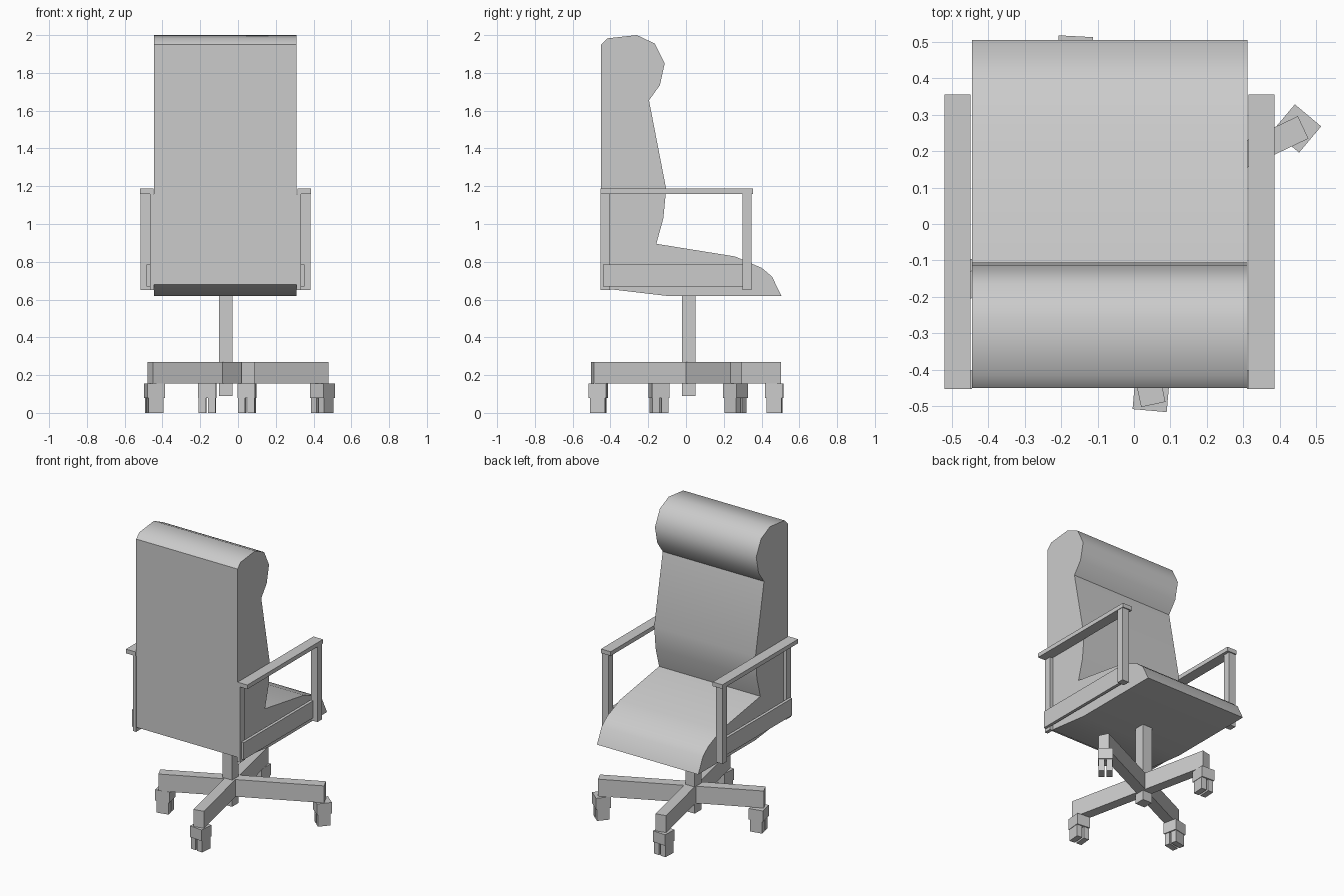
import bpy, bmesh, math
from mathutils import Matrix, Vector

if "Cube" in bpy.data.objects:
    bpy.data.objects.remove(bpy.data.objects["Cube"])

MID = -0.067  # centre plane of the seat and arms


def make_object(name, bm):
    bmesh.ops.recalc_face_normals(bm, faces=bm.faces)
    mesh = bpy.data.meshes.new(name)
    bm.to_mesh(mesh)
    bm.free()
    ob = bpy.data.objects.new(name, mesh)
    bpy.context.collection.objects.link(ob)
    return ob


def add_box(bm, lo, hi, place=Matrix()):
    lo, hi = Vector(lo), Vector(hi)
    m = place @ Matrix.Translation((lo + hi) / 2) @ Matrix.Diagonal((*(hi - lo), 1))
    bmesh.ops.create_cube(bm, size=1, matrix=m)


def box(name, lo, hi, place=Matrix()):
    bm = bmesh.new()
    add_box(bm, lo, hi, place)
    return make_object(name, bm)


# Upholstered seat and back: one side profile (y, z) extruded across x
profile = [(-0.45, 1.95), (-0.415, 1.983), (-0.26, 2.0), (-0.165, 1.955),
           (-0.113, 1.85), (-0.138, 1.735), (-0.196, 1.655), (-0.105, 1.185),
           (-0.12, 1.03), (-0.157, 0.895), (0.26, 0.828), (0.40, 0.768),
           (0.455, 0.722), (0.505, 0.62), (-0.105, 0.62), (-0.405, 0.655),
           (-0.45, 0.68), (-0.45, 0.89)]
bm = bmesh.new()
face = bm.faces.new([bm.verts.new((-0.445, y, z)) for y, z in profile])
ext = bmesh.ops.extrude_face_region(bm, geom=[face])
bmesh.ops.translate(bm, vec=(0.756, 0, 0),
                    verts=[v for v in ext["geom"] if isinstance(v, bmesh.types.BMVert)])
seat = make_object("seat_and_back", bm)
bpy.context.view_layer.objects.active = seat
seat.select_set(True)
bpy.ops.object.shade_smooth_by_angle(angle=math.radians(40))

# Arm frames on both sides, as distances outward from the centre plane
arm_parts = {
    "arm_rest": ((0.381, -0.452, 1.16), (0.453, 0.355, 1.188)),
    "arm_front_post": ((0.400, 0.30, 0.65), (0.450, 0.348, 1.186)),
    "arm_back_post": ((0.377, -0.452, 0.65), (0.400, -0.402, 1.16)),
    "arm_side_rail": ((0.398, -0.44, 0.67), (0.418, 0.302, 0.785)),
}
for side, label in ((-1, "left"), (1, "right")):
    for name, (lo, hi) in arm_parts.items():
        xs = sorted((MID + side * lo[0], MID + side * hi[0]))
        box(f"{label}_{name}", (xs[0], *lo[1:]), (xs[1], *hi[1:]))

# Central column
box("column", (-0.10, -0.02, 0.09), (-0.03, 0.05, 0.625))

# Two crossed base beams making four legs
for i, (a, b) in enumerate((((-0.465, -0.175), (0.464, 0.265)),
                            ((0.053, -0.495), (-0.16, 0.497)))):
    a, b = Vector(a), Vector(b)
    d, c = b - a, (a + b) / 2
    place = Matrix.Translation((c.x, c.y, 0)) @ Matrix.Rotation(math.atan2(d.y, d.x), 4, 'Z')
    half = d.length / 2
    box(f"base_beam_{i + 1}", (-half, -0.034, 0.155), (half, 0.034, 0.27), place)

# Casters: fork block over a pair of square wheels, each swivelled differently
casters = [(0.447, 0.262, -40), (0.047, -0.465, -5),
           (-0.162, 0.468, -3), (-0.443, -0.143, 102)]
for i, (x, y, angle) in enumerate(casters):
    place = Matrix.Translation((x, y, 0)) @ Matrix.Rotation(math.radians(angle), 4, 'Z')
    bm = bmesh.new()
    add_box(bm, (-0.047, -0.047, 0.08), (0.047, 0.047, 0.155), place)
    for s in (-1, 1):
        add_box(bm, (s * 0.025 - 0.019, -0.04, 0), (s * 0.025 + 0.019, 0.04, 0.08), place)
    make_object(f"caster_{i + 1}", bm)
